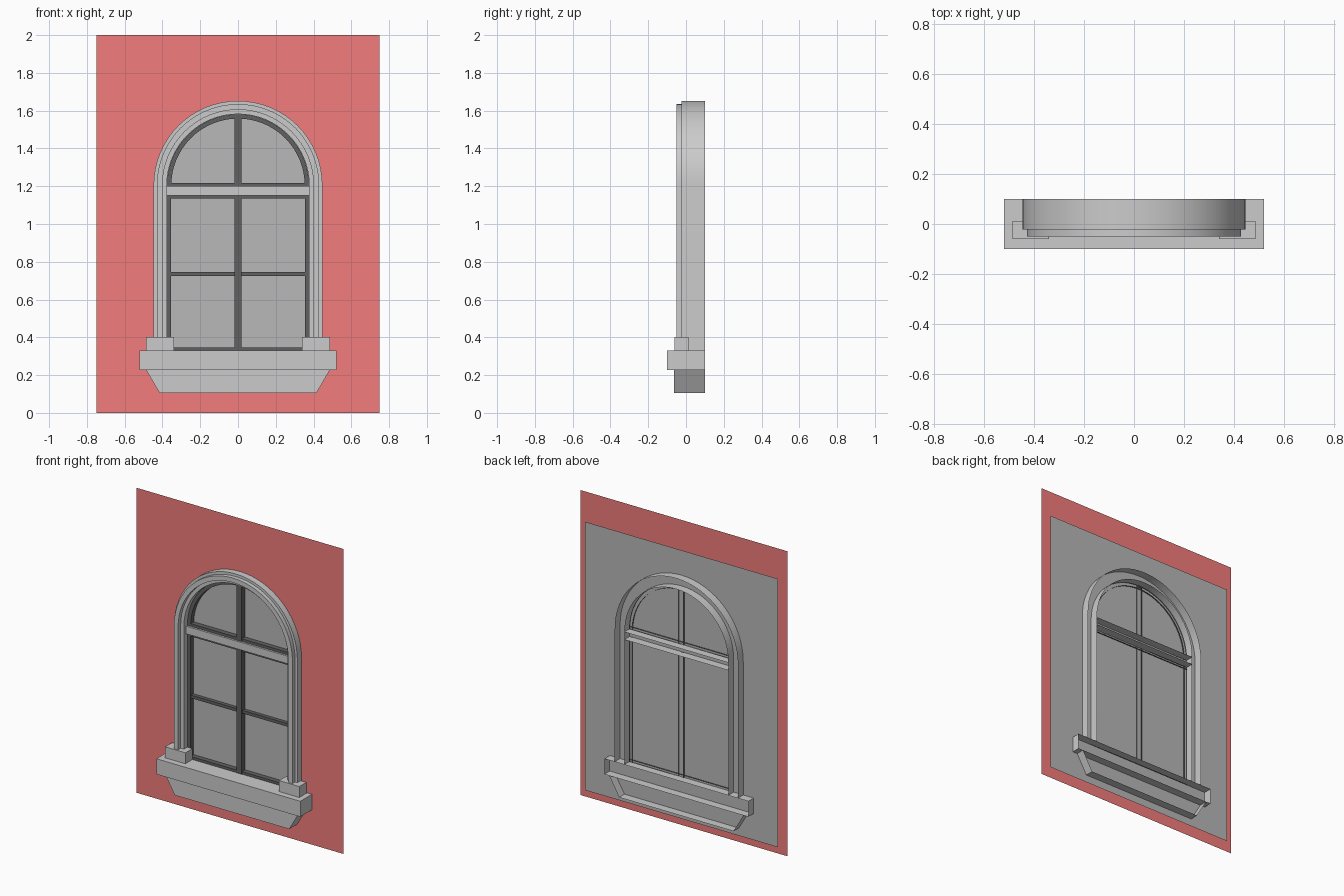
import bpy, bmesh, math

if "Cube" in bpy.data.objects:
    bpy.data.objects.remove(bpy.data.objects["Cube"])

ARCH_Z = 1.205   # height where the arch springs
SILL_Z = 0.33    # top of the sill
SEGS = 32


def material(name, rgb):
    m = bpy.data.materials.new(name)
    m.diffuse_color = (*rgb, 1)
    m.use_nodes = True
    m.node_tree.nodes["Principled BSDF"].inputs["Base Color"].default_value = m.diffuse_color
    return m


RED = material("red_wall", (0.9, 0.2, 0.2))
DARK = material("dark_frame", (0.12, 0.12, 0.12))
GLASS = material("window_glass", (0.48, 0.48, 0.48))


def finish(name, bm, mat=None):
    bmesh.ops.recalc_face_normals(bm, faces=bm.faces)
    me = bpy.data.meshes.new(name)
    bm.to_mesh(me)
    bm.free()
    if mat:
        me.materials.append(mat)
    ob = bpy.data.objects.new(name, me)
    bpy.context.collection.objects.link(ob)
    return ob


def bar(name, x, y, z, mat=None, x_low=None, open_back=True):
    """Box from (min, max) ranges; x_low tapers the bottom edge."""
    bm = bmesh.new()
    xl = x_low or x
    ring = [(xl[0], z[0]), (xl[1], z[0]), (x[1], z[1]), (x[0], z[1])]
    front = [bm.verts.new((px, y[0], pz)) for px, pz in ring]
    back = [bm.verts.new((px, y[1], pz)) for px, pz in ring]
    bm.faces.new(front)
    if not open_back:
        bm.faces.new(back[::-1])
    for i in range(4):
        j = (i + 1) % 4
        bm.faces.new((front[j], front[i], back[i], back[j]))
    ob = finish(name, bm, mat)
    # keep normals outward on open shells
    if ob.data.polygons[0].normal.y > 0:
        ob.data.flip_normals()
    return ob


def arch_path(r, z_bottom):
    """Points of an arched outline from the left foot to the right foot."""
    pts = [(-r, z_bottom)] if z_bottom < ARCH_Z - 0.01 else []
    for i in range(SEGS + 1):
        a = math.pi * (1 - i / SEGS)
        pts.append((r * math.cos(a), ARCH_Z + r * math.sin(a)))
    if z_bottom < ARCH_Z - 0.01:
        pts.append((r, z_bottom))
    return pts


def arch_sweep(name, profile, z_bottom, mat=None):
    """Sweep a (radius, y) profile along the arch, open at the back."""
    bm = bmesh.new()
    rows = [[bm.verts.new((x, y, z)) for x, z in arch_path(r, z_bottom)]
            for r, y in profile]
    for a, b in zip(rows, rows[1:]):
        for i in range(len(a) - 1):
            bm.faces.new((a[i], a[i + 1], b[i + 1], b[i]))
    ob = finish(name, bm, mat)
    # the first strip is the outer side: at the crown it must face up
    if ob.data.polygons[len(rows[0]) // 2].normal.z < 0:
        ob.data.flip_normals()
    return ob


# Wall sheet with an arched opening
bm = bmesh.new()
for loop in ([(-0.75, 0), (0.75, 0), (0.75, 2), (-0.75, 2)], arch_path(0.41, 0.28)):
    vs = [bm.verts.new((x, 0.02, z)) for x, z in loop]
    for i, v in enumerate(vs):
        bm.edges.new((v, vs[(i + 1) % len(vs)]))
bmesh.ops.triangle_fill(bm, use_beauty=True, edges=bm.edges[:], normal=(0, -1, 0))
wall = finish("wall", bm, RED)
if wall.data.polygons[0].normal.y > 0:
    wall.data.flip_normals()

# Glass sheet behind the wall
bm = bmesh.new()
bm.faces.new([bm.verts.new((x, 0.045, z)) for x, z in
              [(-0.7, 0.055), (0.7, 0.055), (0.7, 1.815), (-0.7, 1.815)]])
glass = finish("glass", bm, GLASS)
if glass.data.polygons[0].normal.y > 0:
    glass.data.flip_normals()

# Stepped stone surround
arch_sweep("arch_trim", [(0.447, 0.1), (0.447, -0.023), (0.43, -0.023), (0.43, -0.05),
                         (0.40, -0.05), (0.40, -0.023), (0.377, -0.023), (0.377, 0.1)], SILL_Z)

# Sill, tapered apron and corner blocks
bar("sill", (-0.522, 0.522), (-0.1, 0.1), (0.228, SILL_Z))
bar("apron", (-0.487, 0.487), (-0.063, 0.1), (0.105, 0.228), x_low=(-0.415, 0.415))
for side, x in (("left", (-0.487, -0.34)), ("right", (0.34, 0.487))):
    bar("corner_block_" + side, x, (-0.06, 0.012), (SILL_Z, 0.402), open_back=False)

# Transom between the arched light and the lower sash
bar("transom", (-0.377, 0.377), (0.0, 0.1), (1.15, 1.2))

# Dark frame of the arched light
FRAME_Y = (0.013, 0.053)
arch_sweep("arch_frame", [(0.376, FRAME_Y[1]), (0.376, FRAME_Y[0]),
                          (0.353, FRAME_Y[0]), (0.353, FRAME_Y[1])], ARCH_Z, DARK)
bar("arch_bottom_rail", (-0.376, 0.376), FRAME_Y, (1.2, 1.218), DARK)

# Dark frame of the lower sash
for side, x in (("left", (-0.376, -0.355)), ("right", (0.355, 0.376))):
    bar("sash_stile_" + side, x, FRAME_Y, (SILL_Z, 1.15), DARK)
bar("sash_top_rail", (-0.376, 0.376), FRAME_Y, (1.135, 1.15), DARK)
bar("sash_bottom_rail", (-0.376, 0.376), FRAME_Y, (SILL_Z, 0.347), DARK)
bar("sash_middle_rail", (-0.36, 0.36), (0.02, 0.044), (0.726, 0.746), DARK)

# Central mullions
bar("upper_mullion", (-0.019, 0.019), (0.011, 0.053), (1.2, 1.57), DARK)
bar("lower_mullion", (-0.019, 0.019), (0.011, 0.053), (SILL_Z, 1.15), DARK)

# Smooth the curved trim while keeping edges crisp
bpy.ops.object.select_all(action='SELECT')
bpy.context.view_layer.objects.active = wall
bpy.ops.object.shade_smooth_by_angle(angle=math.radians(30))
